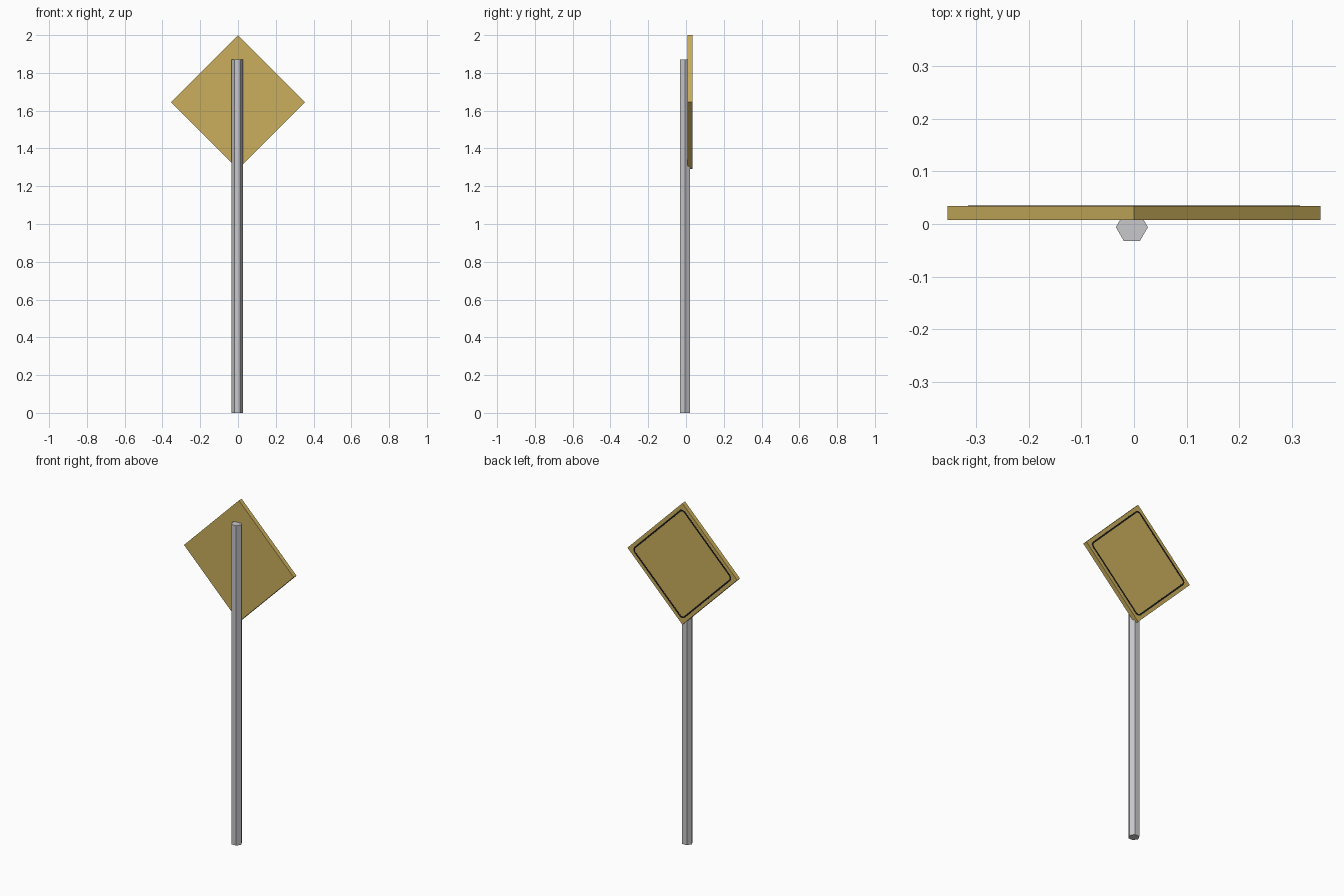
import bpy, bmesh, math

if "Cube" in bpy.data.objects:
    bpy.data.objects.remove(bpy.data.objects["Cube"])

def material(name, rgb):
    m = bpy.data.materials.new(name)
    m.diffuse_color = (*rgb, 1)
    m.use_nodes = True
    m.node_tree.nodes["Principled BSDF"].inputs["Base Color"].default_value = m.diffuse_color
    return m

yellow = material("sign yellow", (0.60, 0.43, 0.11))
grey = material("post grey", (0.58, 0.58, 0.60))
black = material("border black", (0.01, 0.01, 0.01))

def finish(bm, name, mat):
    bmesh.ops.recalc_face_normals(bm, faces=bm.faces[:])
    me = bpy.data.meshes.new(name)
    bm.to_mesh(me)
    bm.free()
    me.materials.append(mat)
    ob = bpy.data.objects.new(name, me)
    bpy.context.collection.objects.link(ob)
    return ob

def prism(name, points, offset, mat):
    bm = bmesh.new()
    face = bm.faces.new([bm.verts.new(p) for p in points])
    new = bmesh.ops.extrude_face_region(bm, geom=[face])["geom"]
    bmesh.ops.translate(bm, vec=offset,
                        verts=[v for v in new if isinstance(v, bmesh.types.BMVert)])
    return finish(bm, name, mat)

# Hexagonal post
R, CX, CY = 0.0305, -0.004, -0.006
prism("post", [(CX + R * math.cos(i * math.pi / 3), CY + R * math.sin(i * math.pi / 3), 0)
               for i in range(6)], (0, 0, 1.87), grey)

# Diamond panel
H, CZ, Y0, Y1 = 0.355, 1.645, 0.008, 0.034
prism("sign_panel", [(H, Y0, CZ), (0, Y0, CZ + H), (-H, Y0, CZ), (0, Y0, CZ - H)],
      (0, Y1 - Y0, 0), yellow)

# Thin border stripe with rounded corners on the sign face
def rounded_diamond(half, radius, y):
    pts = []
    for q in range(4):
        a0 = q * math.pi / 2
        d = (half - radius) * math.sqrt(2)
        for k in range(5):
            a = a0 - math.pi / 4 + k * math.pi / 8
            pts.append((d * math.cos(a0) + radius * math.cos(a), y,
                        CZ + d * math.sin(a0) + radius * math.sin(a)))
    return pts

bm = bmesh.new()
outer = [bm.verts.new(p) for p in rounded_diamond(0.231, 0.025, Y1 + 0.001)]
inner = [bm.verts.new(p) for p in rounded_diamond(0.222, 0.016, Y1 + 0.001)]
n = len(outer)
for i in range(n):
    j = (i + 1) % n
    bm.faces.new((outer[i], inner[i], inner[j], outer[j]))
bm.normal_update()
if bm.faces[:][0].normal.y < 0:
    bmesh.ops.reverse_faces(bm, faces=bm.faces[:])
ring = bmesh.ops.extrude_face_region(bm, geom=bm.faces[:])["geom"]
bmesh.ops.translate(bm, vec=(0, -0.001, 0),
                    verts=[v for v in ring if isinstance(v, bmesh.types.BMVert)])
finish(bm, "sign_border", black)
